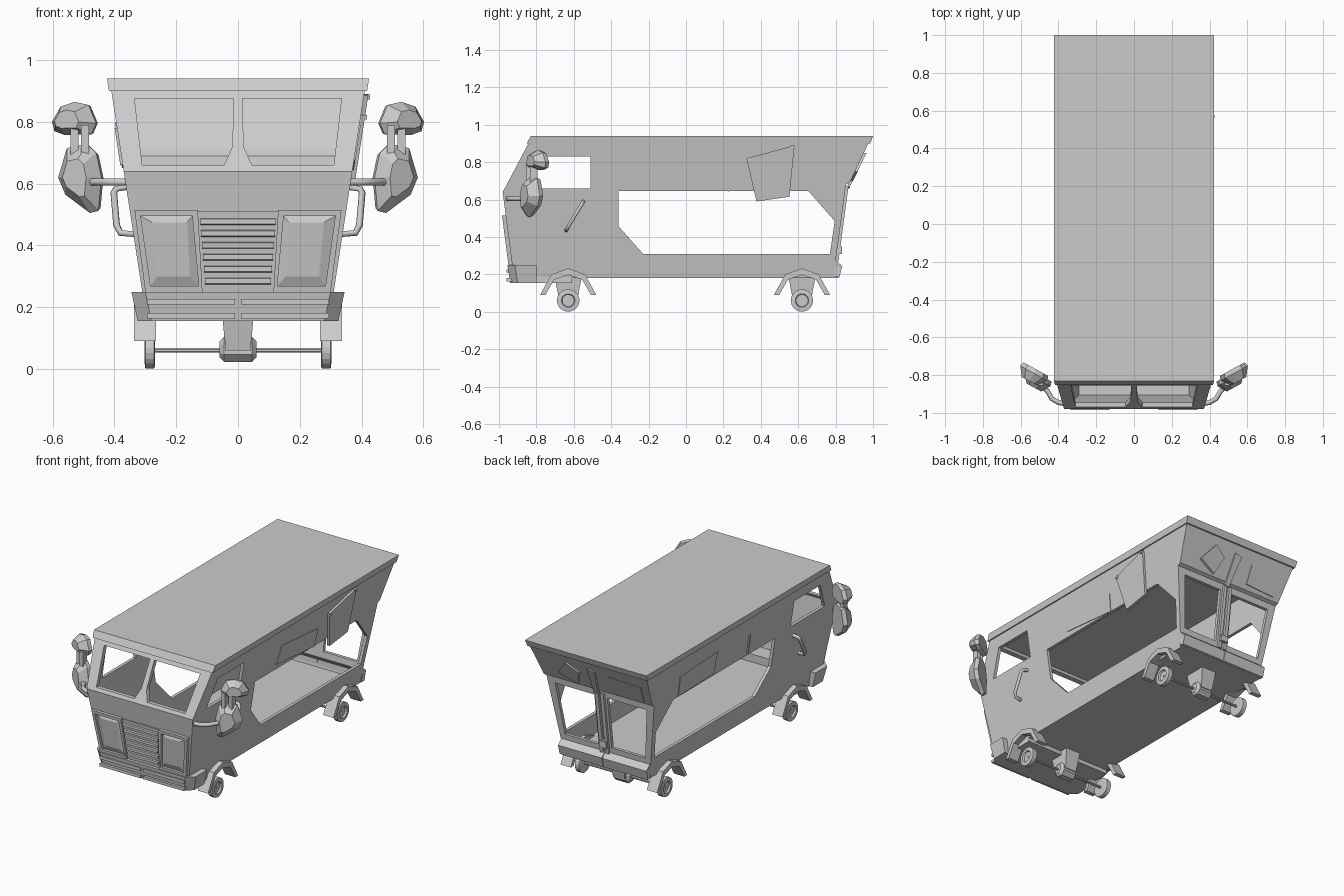
import bpy, bmesh, math
from mathutils import Vector

if "Cube" in bpy.data.objects:
    bpy.data.objects.remove(bpy.data.objects["Cube"])


def loft(name, rings):
    """Skin a list of equal-length point rings and cap both ends."""
    bm = bmesh.new()
    vs = [[bm.verts.new(p) for p in r] for r in rings]
    n = len(rings[0])
    for a, b in zip(vs, vs[1:]):
        for i in range(n):
            j = (i + 1) % n
            bm.faces.new((a[i], a[j], b[j], b[i]))
    bm.faces.new(vs[0])
    bm.faces.new(vs[-1])
    bmesh.ops.recalc_face_normals(bm, faces=bm.faces)
    me = bpy.data.meshes.new(name)
    bm.to_mesh(me)
    bm.free()
    ob = bpy.data.objects.new(name, me)
    bpy.context.collection.objects.link(ob)
    return ob


def prism_x(name, pts, a, b):
    return loft(name, [[(x, y, z) for y, z in pts] for x in (a, b)])


def prism_y(name, pts, a, b):
    return loft(name, [[(x, y, z) for x, z in pts] for y in (a, b)])


def box(name, x0, x1, y0, y1, z0, z1):
    return prism_x(name, [(y0, z0), (y1, z0), (y1, z1), (y0, z1)], x0, x1)


def lathe_x(name, prof, y, z, n):
    """Rings of (x, radius) around an x-parallel axis."""
    return loft(name, [[(x, y + r * math.cos(math.tau * (i + .5) / n),
                         z + r * math.sin(math.tau * (i + .5) / n)) for i in range(n)]
                       for x, r in prof])


def tube(name, pts, r):
    cu = bpy.data.curves.new(name, 'CURVE')
    cu.dimensions = '3D'
    cu.bevel_depth, cu.bevel_resolution, cu.use_fill_caps = r, 1, True
    sp = cu.splines.new('POLY')
    sp.points.add(len(pts) - 1)
    for p, c in zip(sp.points, pts):
        p.co = (*c, 1)
    ob = bpy.data.objects.new(name, cu)
    bpy.context.collection.objects.link(ob)


def cut(ob, cutters):
    for c in cutters:
        m = ob.modifiers.new('cut', 'BOOLEAN')
        m.operation, m.solver, m.object = 'DIFFERENCE', 'EXACT', c
        dg = bpy.context.evaluated_depsgraph_get()
        me = bpy.data.meshes.new_from_object(ob.evaluated_get(dg))
        ob.modifiers.clear()
        ob.data = me
        bpy.data.objects.remove(c)


def half_w(z):      # body half width at height z
    return .41 - (.9 - z) * .154


def front_y(z):     # lower front wall
    return -.98 + (.64 - z) * .13


def rear_y(z):      # rear door wall below the overhang
    return .80 + (z - .27) * .134


def over_y(z):      # sloping panel above the rear doors
    return .875 + (z - .69) * .476


def shell(name, prof, inset):
    return loft(name, [[(s * (half_w(z) - inset), y, z) for y, z in prof] for s in (-1, 1)])


# Hollow tapered body with window openings
body = shell('body', [(-.84, .905), (-.98, .64), (-.92, .18), (.815, .18), (.83, .24),
                      (.80, .27), (.855, .68), (.875, .69), (.977, .905)], 0)
cutters = [shell('cavity', [(-.815, .89), (-.955, .64), (-.90, .20), (.79, .20), (.80, .24),
                            (.78, .27), (.835, .69), (.855, .71), (.94, .89)], .02)]
cutters.append(prism_x('side_cut', [(-.36, .645), (.655, .645), (.795, .485), (.77, .31),
                                    (-.23, .31), (-.36, .457)], -1, 1))
cutters.append(prism_x('cab_cut', [(-.51, .66), (-.51, .83), (-.77, .83), (-.85, .66)], -1, 1))
for s in (-1, 1):
    cutters.append(prism_y('windshield_cut', [(s * x, z) for x, z in (
        (.335, .875), (.015, .875), (.018, .72), (.045, .66), (.31, .66))], -1.2, -.72))
    cutters.append(prism_y('rear_cut', [(s * x, z) for x, z in (
        (.32, .64), (.045, .64), (.045, .31), (.28, .31))], .7, 1.2))
cut(body, cutters)

# Roof slab
loft('roof', [[(-w, a, z), (w, a, z), (w, b, z), (-w, b, z)]
              for w, a, b, z in ((.418, -.852, .985, .9), (.424, -.83, 1.0, .94))])

# Grille backing and slats
gr = [(-.13, .51), (.13, .51), (.12, .25), (-.12, .25)]
loft('grille_back', [[(x, front_y(z) + d, z) for x, z in gr] for d in (.01, -.006)])
for i in range(6):
    z = .285 + i * .0385
    w = .107 + i * .003
    loft('grille_slat', [[(-w, front_y(z) + d, z - h), (w, front_y(z) + d, z - h),
                          (w, front_y(z) + d, z + h), (-w, front_y(z) + d, z + h)]
                         for d, h in ((0, .012), (-.018, .008))])

# Headlight panels with a recessed, bevelled centre
outer = [(.335, .515), (.13, .515), (.115, .25), (.30, .25)]
inner = [(.315, .495), (.148, .495), (.127, .268), (.283, .268)]
core = [(.278, .475), (.165, .475), (.155, .30), (.262, .30)]
for s in (-1, 1):
    loft('headlight_panel', [[(s * x, front_y(z) + d, z) for x, z in ring] for ring, d in (
        (outer, .005), (outer, -.02), (inner, -.02), (inner, -.003), (core, -.014))])

# Front bumper with chamfered corners, slats and lower tray
loft('front_bumper', [[(-w, -.80, z), (-w, f + .04, z), (-w + .045, f, z),
                       (w - .045, f, z), (w, f + .04, z), (w, -.80, z)]
                      for w, f, z in ((.325, -.94, .155), (.345, -.955, .25))])
for s in (-1, 1):
    for z in (.172, .218):
        x0, x1 = sorted((s * .01, s * .295))
        box('bumper_slat', x0, x1, -.96, -.93, z - .009, z + .009)
box('lower_tray', -.30, .30, -.90, -.61, .155, .185)

# Wheels, fenders and axles
arch = [(-.15, .09), (-.09, .20), (0, .232), (.09, .20), (.15, .09),
        (.122, .09), (.075, .172), (0, .197), (-.075, .172), (-.122, .09)]
for cy in (-.63, .62):
    for s in (-1, 1):
        lathe_x('wheel', [(s * x, r) for x, r in (
            (.268, .05), (.272, .06), (.30, .06), (.303, .036), (.292, .032))], cy, .0605, 20)
        prism_x('fender', [(cy + y, z) for y, z in arch], s * .265, s * .337)
    lathe_x('axle', [(-.295, .008), (.295, .008)], cy, .0605, 8)
    lathe_x('axle_gearbox', [(-.06, .028), (-.045, .045), (.045, .045), (.06, .028)], cy, .064, 8)
    loft('axle_bracket', [[(-w, cy - d, z), (w, cy - d, z), (w, cy + d, z), (-w, cy + d, z)]
                          for w, d, z in ((.052, .072, .185), (.04, .048, .06))])

# Faceted side mirrors on bent arms, plus door handles
upper = [(.485, .855), (.53, .865), (.575, .85), (.603, .80), (.595, .77),
         (.56, .757), (.475, .76), (.46, .795)]
lower = [(.46, .70), (.49, .73), (.555, .715), (.583, .62), (.56, .565), (.48, .505),
         (.453, .512), (.443, .62)]


def mirror(name, pts, s, y0):
    c = sum((Vector(p) for p in pts), Vector((0, 0))) / len(pts)
    rings = []
    for k, d in ((.92, 0), (1, .025), (.55, .075)):
        ring = []
        for p in pts:
            q = c + (Vector(p) - c) * k
            ring.append((s * (q.x - .012 + d * .45), y0 + (q.x - .465) * .55 - d * .86, q.y))
        rings.append(ring)
    loft(name, rings)


for s in (-1, 1):
    mirror('mirror_upper', upper, s, -.805)
    mirror('mirror_lower', lower, s, -.825)
    for x, y in ((.495, -.835), (.53, -.815)):
        box('mirror_neck', *sorted((s * x - .013, s * x + .013)), y - .02, y + .02, .69, .79)
    tube('mirror_arm', [(s * x, y, .605) for x, y in (
        (.35, -.955), (.40, -.945), (.435, -.925), (.455, -.89), (.48, -.86))], .013)
    tube('door_handle', [(s * x, y, z) for x, y, z in (
        (.335, -.64, .437), (.38, -.637, .44), (.393, -.625, .465),
        (.402, -.56, .57), (.395, -.553, .583), (.355, -.55, .59))], .011)


# Loose plates on the sides
def side_plate(name, s, pts, lift):
    loft(name, [[(s * (half_w(z) + d), y, z) for y, z in pts] for d in (-.004, lift)])


side_plate('side_plate', 1, [(-.125, .79), (.24, .757), (.23, .644), (-.16, .677)], .004)
side_plate('hanging_plate', 1, [(.323, .82), (.58, .89), (.553, .615), (.377, .59)], .014)
side_plate('side_plate', -1, [(.25, .80), (.62, .78), (.61, .65), (.26, .66)], .004)
side_plate('plate_strip', -1, [(-.08, .78), (-.07, .78), (-.07, .66), (-.08, .66)], .008)
for y, z in ((.335, .815), (.57, .88)):
    box('plate_bolt', half_w(z), half_w(z) + .02, y - .008, y + .008, z - .008, z + .008)

# Plates on the rear overhang, door posts and latch
for pts, d in (([(.25, .75), (.17, .85), (.09, .80), (.13, .70)], .014),
               ([(-.03, .84), (.02, .85), (.03, .67), (0, .66)], .012),
               ([(-.34, .82), (-.12, .83), (-.12, .72), (-.33, .71)], .004)):
    loft('rear_plate', [[(x, over_y(z) + e, z) for x, z in pts] for e in (-.004, d)])
for s in (-1, 1):
    x0, x1 = sorted((s * .008, s * .03))
    loft('door_post', [[(x0, y, z), (x1, y, z), (x1, y + .03, z), (x0, y + .03, z)]
                       for z, y in ((.27, rear_y(.27) - .015), (.67, rear_y(.67) - .015))])
    x0, x1 = sorted((s * .004, s * half_w(.24)))
    loft('rear_bumper', [[(x, y, z) for y, z in ((.79, .185), (.82, .185), (.836, .245), (.80, .275))]
                         for x in (x0, x1)])
box('door_latch', -.025, .025, .80, .834, .31, .35)
